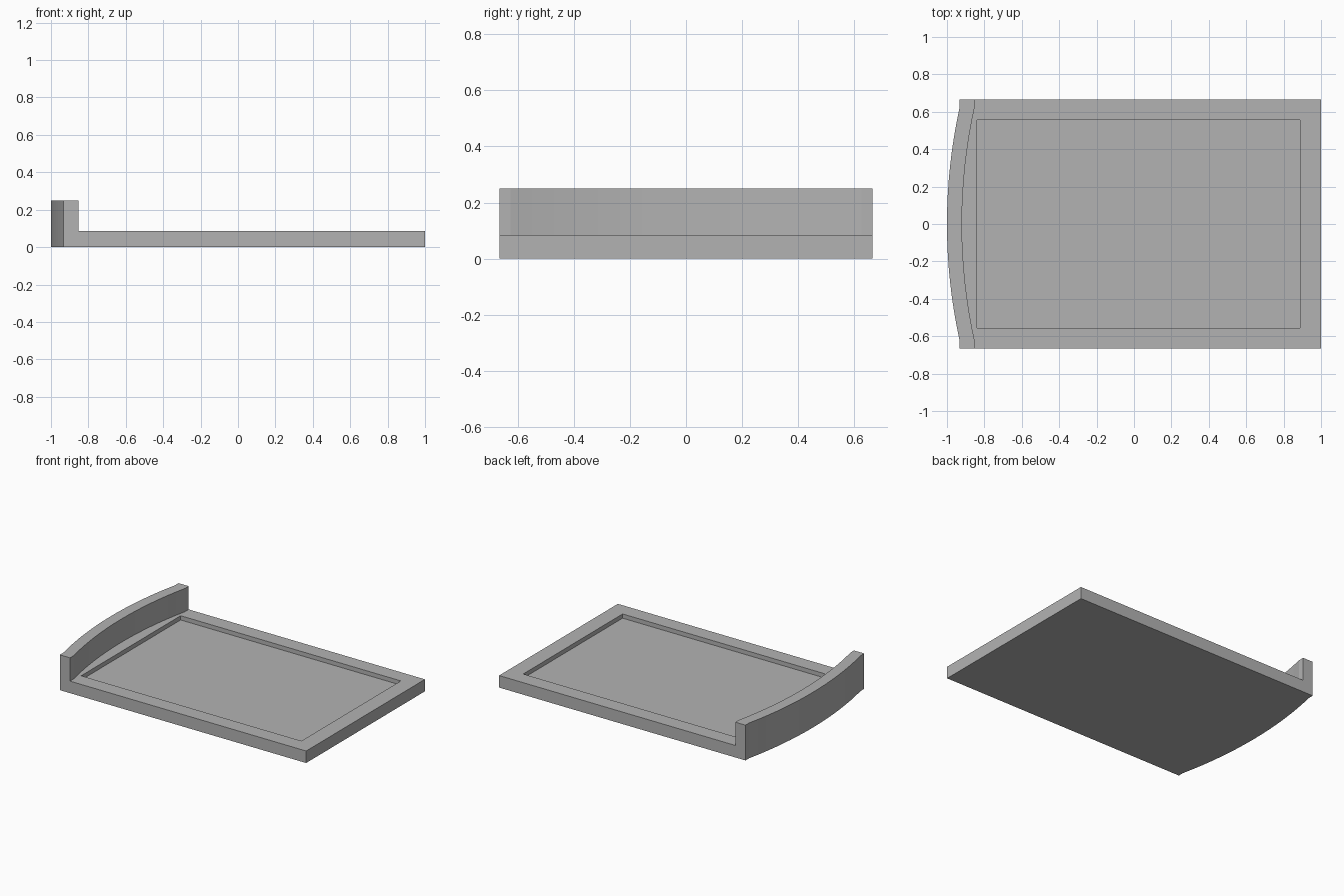
import bpy
import bmesh
import math

cube = bpy.data.objects.get("Cube")
if cube:
    bpy.data.objects.remove(cube, do_unlink=True)

HALF_Y, ARC_Y, SAG = 0.665, 0.625, 0.068
FLOOR_Z, WALL_Z, RECESS_Z = 0.085, 0.25, 0.055
SEGMENTS = 16

grey = bpy.data.materials.new("plain grey")
grey.use_nodes = True
colour = (0.45, 0.45, 0.45, 1)
grey.diffuse_color = colour
grey.node_tree.nodes["Principled BSDF"].inputs["Base Color"].default_value = colour


def prism(name, outline, z0, z1):
    """Extrude a closed xy outline from z0 to z1."""
    bm = bmesh.new()
    base = bm.faces.new([bm.verts.new((x, y, z0)) for x, y in outline])
    top = bmesh.ops.extrude_face_region(bm, geom=[base])["geom"]
    verts = [v for v in top if isinstance(v, bmesh.types.BMVert)]
    bmesh.ops.translate(bm, verts=verts, vec=(0, 0, z1 - z0))
    bmesh.ops.recalc_face_normals(bm, faces=bm.faces)
    mesh = bpy.data.meshes.new(name)
    bm.to_mesh(mesh)
    bm.free()
    mesh.materials.append(grey)
    obj = bpy.data.objects.new(name, mesh)
    bpy.context.collection.objects.link(obj)
    return obj


def bowed_edge(apex_x, end_y):
    """Circular arc bulging to -x, with short straight ends."""
    radius = (ARC_Y ** 2 + SAG ** 2) / (2 * SAG)
    spread = math.asin(ARC_Y / radius)
    points = [(apex_x + SAG, end_y)]
    for i in range(SEGMENTS + 1):
        a = spread * (1 - 2 * i / SEGMENTS)
        points.append((apex_x + radius * (1 - math.cos(a)), radius * math.sin(a)))
    return points + [(apex_x + SAG, -end_y)]


def cut(target, cutter):
    """Subtract the cutter, then discard it."""
    cutter.hide_render = True
    mod = target.modifiers.new("cut", "BOOLEAN")
    mod.operation = "DIFFERENCE"
    mod.solver = "EXACT"
    mod.object = cutter
    bpy.context.view_layer.objects.active = target
    bpy.ops.object.modifier_apply(modifier=mod.name)
    bpy.data.objects.remove(cutter, do_unlink=True)


# Full-height block with a bowed end
tray = prism("tray_with_curved_end_wall",
             bowed_edge(-1, HALF_Y) + [(1, -HALF_Y), (1, HALF_Y)], 0, WALL_Z)

# Remove everything above the rim except the curved end wall
cut(tray, prism("rim_cutter", bowed_edge(-0.92, 0.8) + [(1.2, -0.8), (1.2, 0.8)],
                FLOOR_Z, 0.4))

# Shallow rectangular recess in the tray
x0, x1, y = -0.84, 0.887, 0.557
cut(tray, prism("recess_cutter", [(x0, -y), (x1, -y), (x1, y), (x0, y)],
                RECESS_Z, 0.15))
